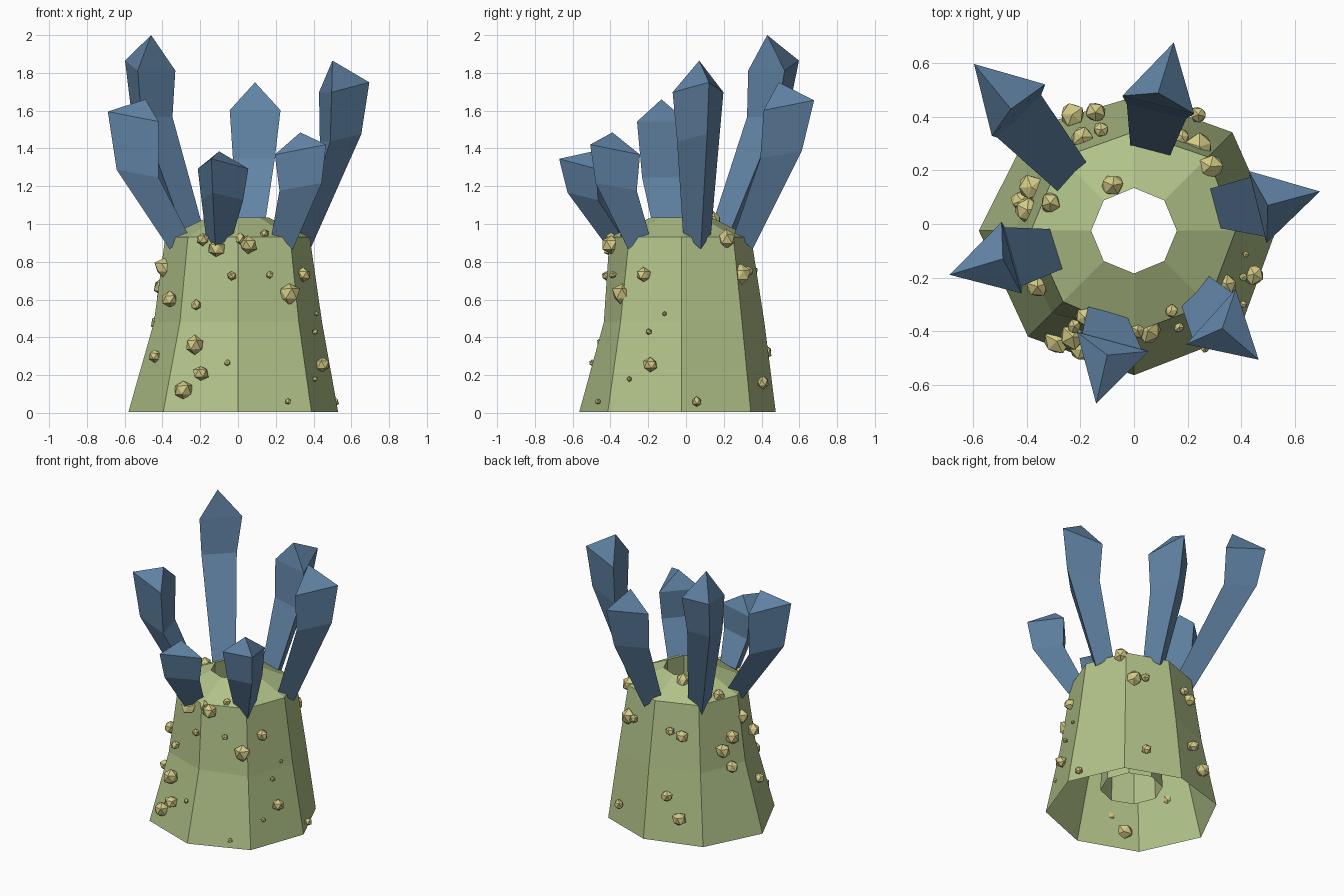
import bpy, bmesh, math, random
from math import cos, sin, radians
from mathutils import Vector

if "Cube" in bpy.data.objects:
    bpy.data.objects.remove(bpy.data.objects["Cube"])

random.seed(4)


def material(name, rgb):
    m = bpy.data.materials.new(name)
    m.diffuse_color = (*rgb, 1)
    m.use_nodes = True
    m.node_tree.nodes["Principled BSDF"].inputs["Base Color"].default_value = m.diffuse_color
    return m


GREEN = material("moss_green", (0.44, 0.54, 0.25))
BLUE = material("slate_blue", (0.12, 0.23, 0.38))
YELLOW = material("sand_yellow", (0.66, 0.60, 0.24))


def finish(bm, name, mat):
    mesh = bpy.data.meshes.new(name)
    bm.to_mesh(mesh)
    bm.free()
    mesh.materials.append(mat)
    ob = bpy.data.objects.new(name, mesh)
    bpy.context.collection.objects.link(ob)
    return ob


def bridge(bm, lo, hi):
    n = len(lo)
    for i in range(n):
        j = (i + 1) % n
        bm.faces.new((lo[i], lo[j], hi[j], hi[i]))


# Hollow eight-sided body: slightly uneven outer wall, domed top, inner tube
rings = [
    (0.005, [.53, .52, .50, .545, .58, .56, .54, .55]),
    (0.48, [.445, .455, .44, .45, .445, .435, .41, .455]),
    (0.93, [.38, .39, .37, .385, .385, .375, .38, .39]),
    (1.035, [.16] * 8),
    (0.15, [.20] * 8),
]
bm = bmesh.new()
prev = None
for z, radii in rings:
    ring = [bm.verts.new((r * cos(i * math.pi / 4), r * sin(i * math.pi / 4) - 0.025, z))
            for i, r in enumerate(radii)]
    if prev:
        bridge(bm, prev, ring)
    prev = ring
finish(bm, "body", GREEN)


# Three-sided horns: spine points base, bend, shoulder, tip
def horn(name, angle, base, bend, shoulder, tip):
    a0 = radians(angle)
    out = Vector((cos(a0), sin(a0), 0))
    bm = bmesh.new()
    prev = None
    # (centre, radius, radial squash, rise towards the outer corner)
    for c, r, squash, rise in ((base, .088, .62, -.6), (bend, .132, 1, .2),
                               (shoulder, .16, 1, .22)):
        ring = []
        for k in range(3):
            a = 2 * math.pi * k / 3
            side = Vector((-out.y, out.x, 0)) * r * sin(a)
            radial = r * cos(a)
            ring.append(bm.verts.new(Vector(c) + side + out * radial * squash
                                     + Vector((0, 0, radial * rise))))
        if prev:
            bridge(bm, prev, ring)
        else:
            bm.faces.new(ring[::-1])
        prev = ring
    top = bm.verts.new(tip)
    for i in range(3):
        bm.faces.new((prev[i], prev[(i + 1) % 3], top))
    finish(bm, name, BLUE)


horn("right_horn", 14, (.33, .065, .92), (.525, .08, 1.45), (.54, .083, 1.715), (.50, .07, 1.865))
horn("back_horn", 76, (.067, .30, .92), (.10, .485, 1.36), (.11, .523, 1.62), (.09, .49, 1.75))
horn("back_left_horn", 134, (-.25, .195, .92), (-.475, .45, 1.58), (-.487, .483, 1.83), (-.46, .43, 2.0))
horn("left_horn", 195.5, (-.31, -.10, .92), (-.515, -.14, 1.26), (-.535, -.147, 1.56), (-.49, -.13, 1.66))
horn("front_horn", 255, (-.105, -.355, .92), (-.10, -.50, 1.14), (-.10, -.517, 1.31), (-.10, -.49, 1.385))
horn("front_right_horn", 318, (.25, -.27, .92), (.345, -.39, 1.19), (.347, -.40, 1.385), (.33, -.39, 1.485))


# Faceted pebbles stuck on the wall: angle around body, height, radius
def wall_radius(z):
    profile = [(0, .54), (.48, .445), (.93, .38), (1.035, .16)]
    for (z0, r0), (z1, r1) in zip(profile, profile[1:]):
        if z <= z1:
            return r0 + (r1 - r0) * (z - z0) / (z1 - z0)
    return .16


pebbles = [
    (235, .12, .055), (246, .21, .043), (240, .36, .052), (200, .30, .036),
    (210, .60, .045), (238, .57, .03), (185, .77, .052), (265, .725, .026),
    (295, .73, .022), (311, .63, .06), (330, .73, .04), (278, .89, .05),
    (272, .92, .032), (252, .87, .05), (240, .92, .036), (295, .95, .026),
    (340, .255, .042), (326, .18, .016), (337, .43, .018), (301, .06, .016),
    (263, .265, .018), (165, .48, .045), (157, .60, .05), (169, .67, .05),
    (9, .06, .027), (348, .525, .013), (40, .92, .05), (52, .73, .058),
    (63, .75, .03), (61, .16, .034), (108, .32, .04), (118, .18, .048),
    (119, .72, .042), (108, .75, .032), (162, .95, .042), (115, 1.02, .045),
]
bm = bmesh.new()
for angle, z, size in pebbles:
    a = radians(angle)
    r = wall_radius(z) * 0.975
    centre = Vector((r * cos(a), r * sin(a) - 0.025, z))
    spin = random.uniform(0, 6)
    for v in bmesh.ops.create_icosphere(bm, subdivisions=1, radius=size)["verts"]:
        x, y, h = v.co * random.uniform(0.85, 1.1)
        v.co = centre + Vector((x * cos(spin) - y * sin(spin), x * sin(spin) + y * cos(spin), h))
finish(bm, "pebbles", YELLOW)
